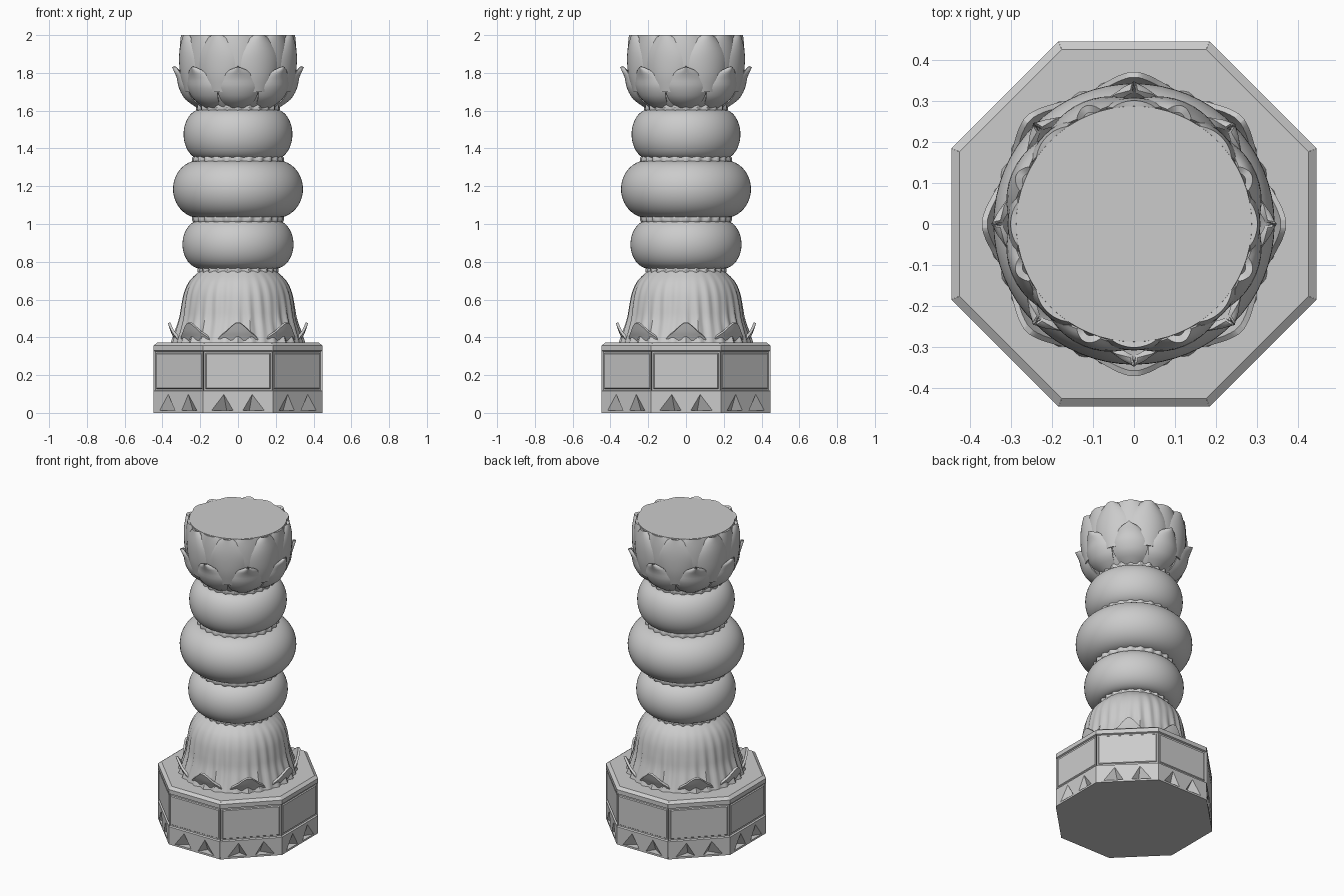
import bpy, bmesh, math
from mathutils import Vector

cube = bpy.data.objects.get("Cube")
if cube:
    bpy.data.objects.remove(cube, do_unlink=True)

stone = bpy.data.materials.new("grey_stone")
stone.use_nodes = True
GREY = (0.6, 0.6, 0.6, 1)
stone.diffuse_color = GREY
stone.node_tree.nodes["Principled BSDF"].inputs["Base Color"].default_value = GREY


def finish(name, bm, angle=40, thickness=0):
    """Turn a bmesh into a shaded stone object."""
    mesh = bpy.data.meshes.new(name)
    bm.to_mesh(mesh)
    bm.free()
    mesh.materials.append(stone)
    ob = bpy.data.objects.new(name, mesh)
    bpy.context.collection.objects.link(ob)
    bpy.ops.object.select_all(action="DESELECT")
    ob.select_set(True)
    bpy.context.view_layer.objects.active = ob
    if thickness:
        shell = ob.modifiers.new("shell", "SOLIDIFY")
        shell.thickness = thickness
        shell.offset = -1
        bpy.ops.object.modifier_apply(modifier=shell.name)
    bpy.ops.object.shade_smooth_by_angle(angle=math.radians(angle))
    return ob


def polar(r, a, z):
    return Vector((r * math.cos(a), r * math.sin(a), z))


def lathe(name, profile, segs=64, ripple=None):
    """Revolve (radius, height) points, bottom to top; ripple(angle, t) adds to the radius."""
    bm = bmesh.new()
    rings = []
    for i, (r, z) in enumerate(profile):
        t = i / (len(profile) - 1)
        angles = [math.tau * k / segs for k in range(segs)]
        rings.append([bm.verts.new(polar(r + (ripple(a, t) if ripple else 0), a, z)) for a in angles])
    for low, high in zip(rings, rings[1:]):
        for k in range(segs):
            n = (k + 1) % segs
            bm.faces.new((low[k], low[n], high[n], high[k]))
    bm.faces.new(rings[0][::-1])
    bm.faces.new(rings[-1])
    return finish(name, bm)


def sample(points, t):
    """Smooth position along evenly spaced control points."""
    s = t * (len(points) - 1)
    i = min(int(s), len(points) - 2)
    p = [Vector(points[min(max(j, 0), len(points) - 1)]) for j in range(i - 1, i + 3)]
    f = s - i
    return p[1] + 0.5 * f * (p[2] - p[0] + f * (2 * p[0] - 5 * p[1] + 4 * p[2] - p[3]
                             + f * (3 * (p[1] - p[2]) + p[3] - p[0])))


def smooth(points, steps=20):
    return [sample(points, i / steps) for i in range(steps + 1)]


def petal_row(name, count, turn, half_angle, profile, width, bulge, thickness=0.018):
    """Ring of cupped petals; width(t) scales the half angle from root to tip."""
    bm = bmesh.new()
    rows, cols = 12, 10
    for n in range(count):
        mid = math.tau * (n + turn) / count
        grid = []
        for i in range(rows + 1):
            t = i / rows
            r, z = sample(profile, t)
            line = []
            for j in range(cols + 1):
                s = 2 * j / cols - 1
                a = mid + s * half_angle * width(t)
                line.append(bm.verts.new(polar(r + bulge * (0.5 - s * s), a, z)))
            grid.append(line)
        for i in range(rows):
            for j in range(cols):
                bm.faces.new((grid[i][j], grid[i][j + 1], grid[i + 1][j + 1], grid[i + 1][j]))
    return finish(name, bm, 50, thickness)


# Octagonal plinth with framed panels and carved feet
APOTHEM, HALF = 0.447, 0.185
LIP, FOOT_TOP, PANEL_TOP, TOP = 0.012, 0.115, 0.33, 0.372
bm = bmesh.new()
panels = []
for side in range(8):
    a = math.tau * side / 8
    out, along = Vector((math.cos(a), math.sin(a), 0)), Vector((-math.sin(a), math.cos(a), 0))

    def face(*points):
        return bm.faces.new([bm.verts.new(out * (APOTHEM - d) + along * u + Vector((0, 0, z)))
                             for u, z, d in points])

    def band(z0, z1):
        return face((-HALF, z0, 0), (HALF, z0, 0), (HALF, z1, 0), (-HALF, z1, 0))

    band(0, LIP)
    panels.append(band(FOOT_TOP, PANEL_TOP))
    band(PANEL_TOP, TOP - 0.015)
    inner = HALF * (1 - 0.02 / APOTHEM)
    face((-HALF, TOP - 0.015, 0), (HALF, TOP - 0.015, 0), (inner, TOP, 0.02), (-inner, TOP, 0.02))
    # foot band: two triangular hollows either side of a centre stem
    near, far, peak = (0.025, LIP, 0), (0.14, LIP, 0), (0.075, 0.098, 0)
    deep = (0.06, LIP, 0.05)
    flip = lambda p: (-p[0], p[1], p[2])
    face((-HALF, LIP, 0), flip(far), flip(peak), flip(near), near, peak, far,
         (HALF, LIP, 0), (HALF, FOOT_TOP, 0), (-HALF, FOOT_TOP, 0))
    for tri in ((near, deep, peak), (deep, far, peak), (near, far, deep)):
        face(*tri)
        face(*[flip(p) for p in reversed(tri)])
for inset, depth in ((0.026, 0), (0.006, -0.01), (0.012, 0), (0.006, 0.006)):
    bmesh.ops.inset_individual(bm, faces=panels, thickness=inset, depth=depth)
for z, inset in ((0, 0), (TOP, 0.02)):
    r = (APOTHEM - inset) / math.cos(math.pi / 8)
    ring = [bm.verts.new(polar(r, math.tau * (k + 0.5) / 8, z)) for k in range(8)]
    bm.faces.new(ring if z else ring[::-1])
bmesh.ops.remove_doubles(bm, verts=bm.verts, dist=0.0001)
finish("plinth", bm, 25)

# Fluted skirt, with flutes deepening toward the hem
lathe("fluted_skirt", smooth([(0.35, 0.36), (0.328, 0.43), (0.308, 0.5), (0.298, 0.57),
                              (0.284, 0.64), (0.255, 0.70), (0.205, 0.75)]), 160,
      lambda a, t: (1 - t) * (0.007 * math.cos(32 * a) + 0.004 * math.cos(24 * a + 5 * t)))

# Upturned leaves around the hem
petal_row("hem_leaves", 8, 0, 0.40, [(0.325, 0.36), (0.342, 0.40), (0.356, 0.43), (0.372, 0.475)],
          lambda t: max(1 - t, 0.03) ** 0.75, 0.0, 0.014)

# Three cushion rings of the shaft
for name, low, high, neck, radius in (("lower_ring", 0.765, 1.02, 0.205, 0.294),
                                      ("middle_ring", 1.035, 1.335, 0.22, 0.344),
                                      ("upper_ring", 1.345, 1.605, 0.205, 0.288)):
    profile = []
    for i in range(25):
        u = -math.cos(math.pi * i / 24)
        profile.append((neck + (radius - neck) * (1 - u * u) ** 0.55,
                        (low + high) / 2 + u * (high - low) / 2))
    lathe(name, profile)

# Scalloped bands in the necks between the rings
for name, z, r in (("skirt_band", 0.757, 0.203), ("lower_band", 1.03, 0.232),
                   ("upper_band", 1.34, 0.232), ("bowl_band", 1.617, 0.212)):
    lathe(name, smooth([(r - 0.03, z - 0.034), (r, z - 0.02), (r + 0.004, z),
                        (r, z + 0.02), (r - 0.03, z + 0.034)], 8), 144,
          lambda a, t: 0.007 * math.cos(24 * a) * math.sin(math.pi * t))

# Lotus bowl with a flat top
lathe("lotus_bowl", smooth([(0.19, 1.60), (0.245, 1.66), (0.28, 1.73), (0.295, 1.82),
                            (0.295, 1.91), (0.288, 2.0)]))
petal_row("inner_petals", 8, 0.5, 0.41,
          [(0.285, 1.70), (0.305, 1.78), (0.313, 1.86), (0.312, 1.93), (0.302, 2.0)],
          lambda t: (0.75 + 0.25 * math.sin(math.pi * t)) * max(1 - t ** 4 * 0.65, 0.03), 0.02)
petal_row("back_petals", 8, 0, 0.36,
          [(0.285, 1.75), (0.299, 1.82), (0.303, 1.88), (0.302, 1.94), (0.296, 2.0)],
          lambda t: max(1 - t ** 4 * 0.5, 0.03), 0.012)
petal_row("outer_petals", 8, 0, 0.40,
          [(0.205, 1.615), (0.268, 1.66), (0.302, 1.72), (0.314, 1.775), (0.338, 1.83)],
          lambda t: (0.72 + 0.28 * math.sin(math.pi * t)) * max(1 - t ** 3.5, 0.02) ** 0.6, 0.022)
